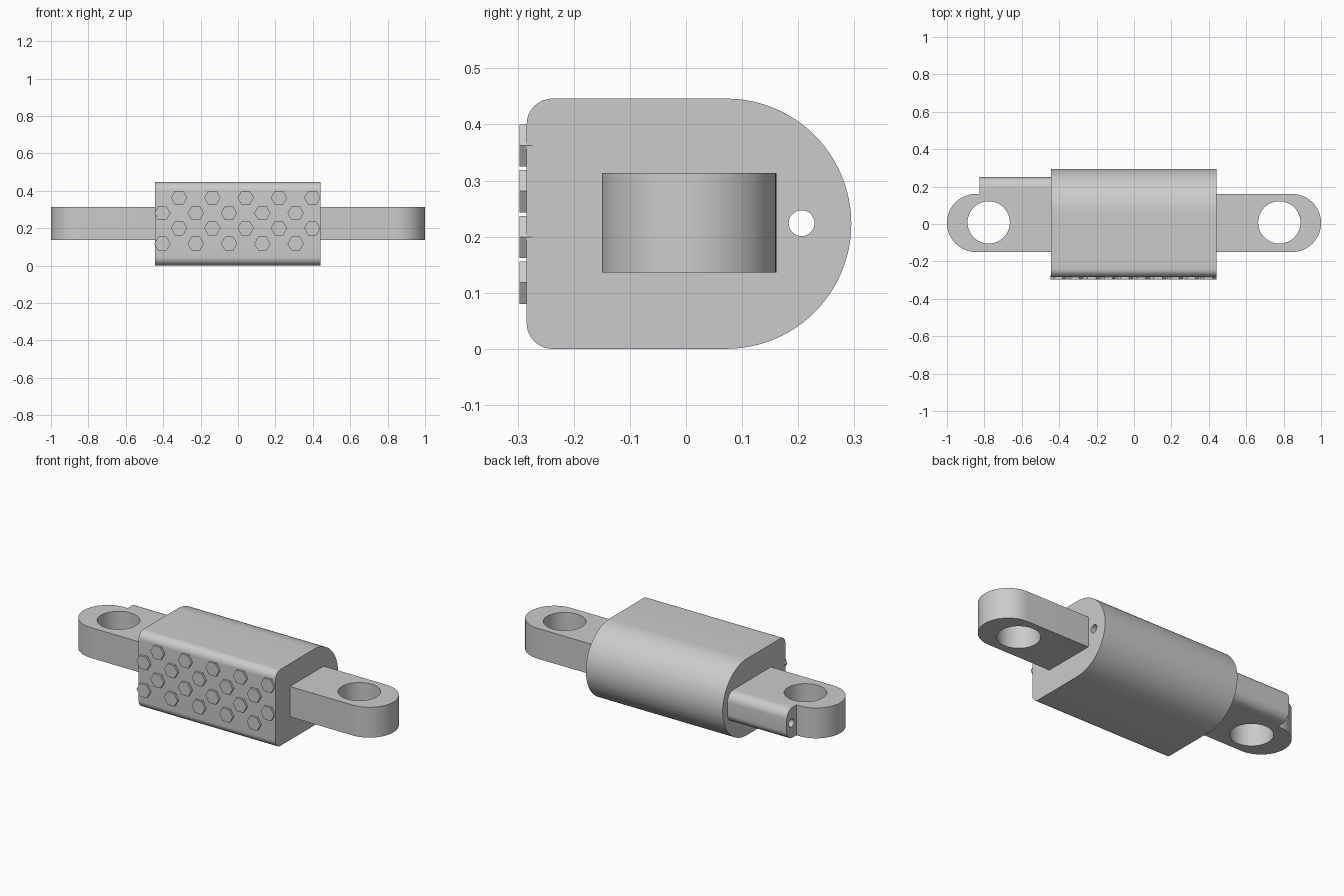
import bpy
import bmesh
import math
from mathutils import Matrix, Vector

cube = bpy.data.objects.get("Cube")
if cube:
    bpy.data.objects.remove(cube, do_unlink=True)

grey = bpy.data.materials.new("plain_grey")
grey.use_nodes = True
grey.diffuse_color = (0.6, 0.6, 0.6, 1)
grey.node_tree.nodes["Principled BSDF"].inputs["Base Color"].default_value = (0.6, 0.6, 0.6, 1)

MID_Z = 0.224
ARM_Y, ARM_R = 0.0055, 0.1555
ARM_LOW, ARM_HIGH = 0.136, 0.313
BORE_Y = 0.206


def arc(cx, cy, r, start, end, steps):
    """Points along a circular arc, angles in degrees."""
    angles = [math.radians(start + (end - start) * i / steps) for i in range(steps + 1)]
    return [(cx + r * math.cos(a), cy + r * math.sin(a)) for a in angles]


def prism(name, profile, axis, low, high):
    """Extrude a closed 2D profile along x (profile y,z), y (x,z) or z (x,y)."""
    place = {"x": lambda u, v, t: (t, u, v),
             "y": lambda u, v, t: (u, t, v),
             "z": lambda u, v, t: (u, v, t)}[axis]
    bm = bmesh.new()
    face = bm.faces.new([bm.verts.new(place(u, v, low)) for u, v in profile])
    moved = bmesh.ops.extrude_face_region(bm, geom=[face])["geom"]
    shift = Vector(place(0, 0, high - low))
    bmesh.ops.translate(bm, vec=shift, verts=[g for g in moved if isinstance(g, bmesh.types.BMVert)])
    bmesh.ops.recalc_face_normals(bm, faces=bm.faces)
    mesh = bpy.data.meshes.new(name)
    bm.to_mesh(mesh)
    bm.free()
    mesh.materials.append(grey)
    obj = bpy.data.objects.new(name, mesh)
    bpy.context.collection.objects.link(obj)
    return obj


def combine(target, tool, operation):
    """Apply a boolean to the target and discard the tool."""
    mod = target.modifiers.new("boolean", "BOOLEAN")
    mod.operation, mod.object, mod.solver = operation, tool, "EXACT"
    bpy.context.view_layer.objects.active = target
    bpy.ops.object.modifier_apply(modifier=mod.name)
    bpy.data.objects.remove(tool, do_unlink=True)


def bore_cutter():
    return prism("bore_cutter", arc(BORE_Y, MID_Z, 0.023, 0, 348.75, 31), "x", -1.2, 1.2)


# Main body: flat front with rounded corners, half-round back
FRONT, R, FILLET = -0.284, 0.223, 0.046
profile = (arc(0.0716, R, R, -90, 90, 48)
           + arc(FRONT + FILLET, 2 * R - FILLET, FILLET, 90, 180, 12)
           + arc(FRONT + FILLET, FILLET, FILLET, 180, 270, 12))
body = prism("body", profile, "x", -0.443, 0.44)
combine(body, bore_cutter(), "DIFFERENCE")
parts = [body]

# Arms with rounded ends and pin holes
for side, name in ((1, "left_arm"), (-1, "right_arm")):
    outline = [(0.40, ARM_Y - ARM_R)] + arc(1 - ARM_R, ARM_Y, ARM_R, -90, 90, 40) + [(0.40, ARM_Y + ARM_R)]
    arm = prism(name, [(side * x, y) for x, y in outline], "z", ARM_LOW, ARM_HIGH)

    # Rounded rib behind the right arm, carrying the long bore
    if side < 0:
        r = 0.053
        rib_profile = ([(0.14, ARM_LOW)] + arc(0.25 - r, ARM_LOW + r, r, -90, 0, 12)
                       + arc(0.25 - r, ARM_HIGH - r, r, 0, 90, 12) + [(0.14, ARM_HIGH)])
        combine(arm, prism("rib", rib_profile, "x", -0.825, -0.40), "UNION")
        combine(arm, bore_cutter(), "DIFFERENCE")

    pin = prism("pin_cutter", arc(side * 0.777, ARM_Y + 0.003, 0.113, 0, 352.5, 47), "z", 0, 0.5)
    combine(arm, pin, "DIFFERENCE")
    parts.append(arm)

# Staggered hexagonal studs on the front
for row in range(4):
    for col in range(5):
        x = -0.404 + 0.178 * col + 0.089 * (row % 2)
        z = 0.118 + 0.0815 * row
        parts.append(prism(f"grip_stud_{row + 1}_{col + 1}",
                           arc(x, z, 0.0435, 0, 300, 5), "y", -0.2965, FRONT + 0.01))

# Smooth curved surfaces, keep edges sharp
bpy.ops.object.select_all(action="DESELECT")
for obj in parts:
    obj.select_set(True)
bpy.context.view_layer.objects.active = body
bpy.ops.object.shade_smooth_by_angle(angle=math.radians(30))
